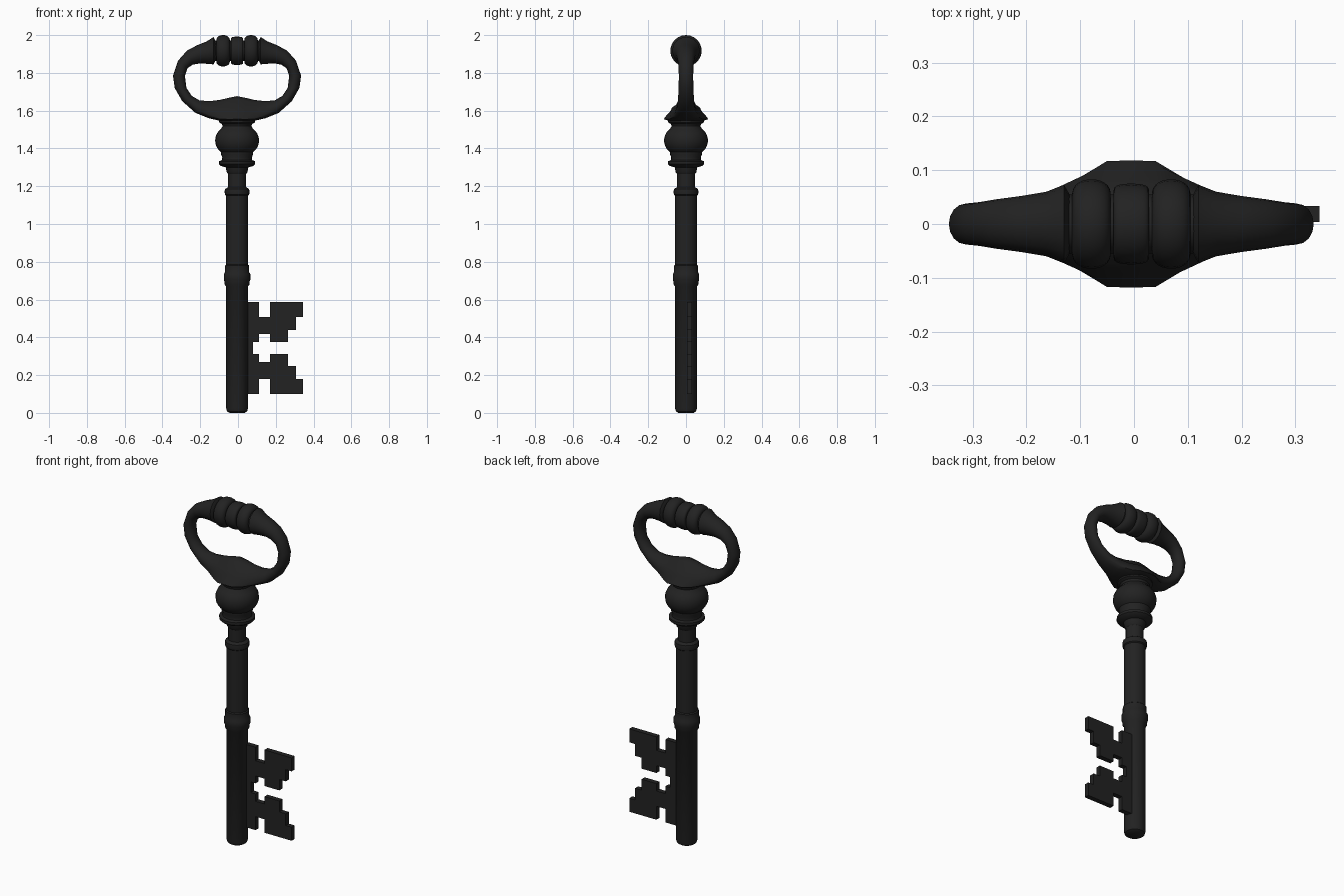
import bpy, bmesh, math
from mathutils import Vector

cube = bpy.data.objects.get("Cube")
if cube:
    bpy.data.objects.remove(cube, do_unlink=True)

CX = -0.005          # axis of the shaft and handle

iron = bpy.data.materials.new("black iron")
iron.use_nodes = True
iron.diffuse_color = (0.016, 0.016, 0.016, 1)
iron.node_tree.nodes["Principled BSDF"].inputs["Base Color"].default_value = (0.016, 0.016, 0.016, 1)


def finish(name, bm, angle=40):
    bmesh.ops.remove_doubles(bm, verts=bm.verts, dist=1e-5)
    bmesh.ops.recalc_face_normals(bm, faces=bm.faces)
    mesh = bpy.data.meshes.new(name)
    bm.to_mesh(mesh)
    bm.free()
    mesh.materials.append(iron)
    ob = bpy.data.objects.new(name, mesh)
    bpy.context.scene.collection.objects.link(ob)
    bpy.ops.object.select_all(action='DESELECT')
    ob.select_set(True)
    bpy.context.view_layer.objects.active = ob
    bpy.ops.object.shade_smooth_by_angle(angle=math.radians(angle))
    return ob


def loft(name, rings, angle=40):
    """Skin closed rings of points and cap both ends."""
    bm = bmesh.new()
    loops = [[bm.verts.new(p) for p in ring] for ring in rings]
    n = len(loops[0])
    for a, b in zip(loops, loops[1:]):
        for i in range(n):
            j = (i + 1) % n
            bm.faces.new((a[i], a[j], b[j], b[i]))
    bm.faces.new(loops[0])
    bm.faces.new(loops[-1])
    return finish(name, bm, angle)


def lathe(name, profile, origin, along_x=False, n=24):
    """Turn (radius, height) pairs around z, or around x."""
    rings = []
    for r, h in profile:
        ring = []
        for i in range(n):
            a = math.tau * i / n
            u, v = r * math.cos(a), r * math.sin(a)
            ring.append(Vector(origin) + Vector((h, u, v) if along_x else (u, v, h)))
        rings.append(ring)
    return loft(name, rings)


# Shaft with its two collars
lathe("shaft", [(.04, 0), (.053, .008), (.058, .025), (.058, .67), (.066, .68),
                (.066, .695), (.07, .705), (.07, .735), (.064, .745), (.064, .78),
                (.058, .785), (.058, 1.15), (.064, 1.155), (.066, 1.17), (.064, 1.185),
                (.048, 1.195), (.048, 1.29)], (CX, 0, 0))

# Turned knob between shaft and handle
knob = [(.048, 1.265), (.055, 1.275), (.06, 1.3), (.085, 1.307), (.096, 1.317),
        (.096, 1.332), (.08, 1.338), (.078, 1.352), (.085, 1.37)]
knob += [(.116 * math.cos(a) ** .7, 1.442 + .08 * math.sin(a))
         for a in (math.radians(d) for d in range(-50, 60, 10))]
knob += [(.076, 1.518), (.08, 1.53), (.095, 1.538), (.095, 1.552)]
lathe("knob", knob, (CX, 0, 0))

# Handle: (outer x, outer z, inner x, inner z, half depth, flare of section)
half = [(.112, 1.965, .112, 1.87, .05, 0), (.125, 1.99, .125, 1.845, .073, 0),
        (.16, 1.967, .155, 1.848, .06, 0), (.21, 1.947, .2, 1.85, .052, 0),
        (.265, 1.918, .235, 1.843, .046, 0), (.312, 1.865, .262, 1.825, .04, 0),
        (.339, 1.785, .276, 1.785, .038, 0), (.33, 1.72, .268, 1.72, .039, 0),
        (.29, 1.65, .24, 1.678, .042, 0), (.22, 1.588, .2, 1.655, .05, .2),
        (.15, 1.56, .15, 1.65, .066, .5), (.09, 1.546, .09, 1.657, .094, .85),
        (.045, 1.545, .045, 1.668, .117, 1)]
round_part = [(math.cos(math.pi * k / 8), math.sin(math.pi * k / 8)) for k in range(9)]
flare_part = [(1, 0), (1, .72), (.85, 1), (.7, .95), (.2, .7),
              (-.1, .62), (-.3, .45), (-.75, .3), (-1, 0)]


def section(ox, oz, ix, iz, depth, flare, side):
    outer = Vector((CX + side * ox, 0, oz))
    inner = Vector((CX + side * ix, 0, iz))
    mid, arm = (outer + inner) / 2, (outer - inner) / 2
    pts = []
    for (c0, s0), (c1, s1) in zip(round_part, flare_part):
        c, s = c0 + (c1 - c0) * flare, s0 + (s1 - s0) * flare
        pts.append((mid + arm * c, s * depth))
    front = [p + Vector((0, -y, 0)) for p, y in pts]
    back = [p + Vector((0, y, 0)) for p, y in pts[-2:0:-1]]
    return front + back


rings = [section(*s, -1) for s in half]
rings.append(section(0, 1.545, 0, 1.677, .118, 1, 1))
rings += [section(*s, 1) for s in reversed(half)]
loft("handle_loop", rings, 50)


# Grip beads across the top of the handle
def bead(name, x, radius, width, flat):
    prof = []
    for k in range(-6, 7):
        a = math.pi / 2 * k / 6.5
        prof.append((.05 + (radius - .05) * math.cos(a) ** flat, width * math.sin(a)))
    lathe(name, prof, (CX + x, 0, 1.917), True)


bead("left_bead", .074, .083, .036, .7)
bead("right_bead", -.074, .083, .036, .7)
bead("middle_bead", 0, .075, .033, .3)
lathe("grip_core", [(.055, -.12), (.055, .12)], (CX, 0, 1.917), True)

# Key bit: stepped outline of the upper tooth, mirrored downward
MID = .344
tooth = [(.08, .375), (.111, .375), (.111, .418), (.169, .418), (.169, .375),
         (.265, .375), (.265, .439), (.307, .439), (.307, .508), (.345, .508),
         (.345, .587), (.169, .587), (.169, .508), (.111, .508), (.111, .587), (.02, .587)]
outline = tooth + [(x, 2 * MID - z) for x, z in reversed(tooth)]
bm = bmesh.new()
face = bm.faces.new([bm.verts.new((x, .004, z)) for x, z in outline])
ext = bmesh.ops.extrude_face_region(bm, geom=[face], use_keep_orig=True)
bmesh.ops.translate(bm, vec=(0, .029, 0),
                    verts=[v for v in ext["geom"] if isinstance(v, bmesh.types.BMVert)])
finish("key_bit", bm, 30)
